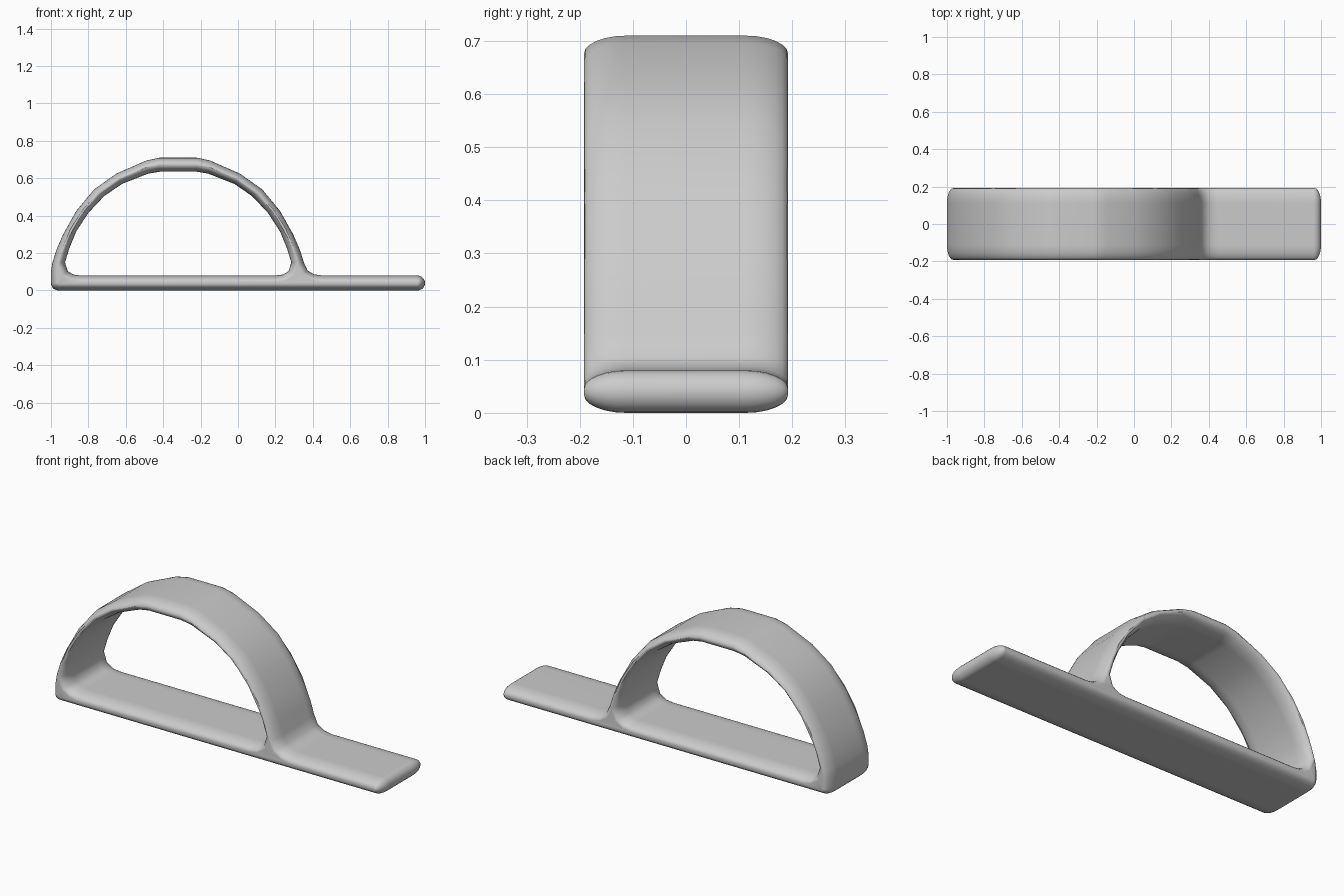
import bpy
import bmesh
from math import sin, cos, radians
from mathutils import Vector

cube = bpy.data.objects.get("Cube")
if cube:
    bpy.data.objects.remove(cube, do_unlink=True)

HALF_WIDTH = 0.192     # half of the depth along y
ROUND_Y = 0.08         # how far the edge rounding reaches along y
ROUND_IN = 0.034       # how far the edge rounding eats into the outline
ARCH_X = -0.32         # centre of the arch


def arc(cx, cz, r, start, end, steps):
    angles = [radians(start + (end - start) * i / steps) for i in range(steps + 1)]
    return [(cx + r * cos(a), cz + r * sin(a)) for a in angles]


def mirrored(half):
    """Right half of the arch from foot to crown, then the left half back down."""
    right = [(ARCH_X + u, z) for u, z in half]
    left = [(ARCH_X - u, z) for u, z in reversed(half)]
    return right + left


def offset(points, dist):
    """Move a counterclockwise loop inward by dist."""
    result = []
    for i, p in enumerate(points):
        a, b, c = Vector(points[i - 1]), Vector(p), Vector(points[(i + 1) % len(points)])
        d1, d2 = (b - a).normalized(), (c - b).normalized()
        n1, n2 = Vector((-d1.y, d1.x)), Vector((-d2.y, d2.x))
        m = (n1 + n2).normalized()
        result.append(b + m * (dist / max(m.dot(n1), 0.5)))
    return result


# Outer outline: base plate with rounded tip, foot fillet and arch
outer = arc(-0.96, 0.04, 0.04, 180, 270, 5)
outer += arc(0.96, 0.04, 0.04, -90, 90, 10)
outer += [(0.45, 0.08), (0.405, 0.087), (0.372, 0.107)]
outer += mirrored([(0.672, 0.15), (0.65, 0.22), (0.615, 0.30), (0.545, 0.425),
                   (0.45, 0.54), (0.33, 0.625), (0.17, 0.695), (0.10, 0.71)])
outer += [(-1.0, 0.10)]

# Inner outline: the opening under the arch
inner = mirrored([(0.52, 0.08), (0.56, 0.085), (0.59, 0.103), (0.605, 0.15),
                  (0.582, 0.225), (0.545, 0.315), (0.48, 0.415), (0.395, 0.505),
                  (0.30, 0.57), (0.16, 0.625), (0.10, 0.635)])

# Layers across the depth, rounded toward both sides
side = [(HALF_WIDTH - ROUND_Y + ROUND_Y * sin(radians(a)), ROUND_IN * (1 - cos(radians(a))))
        for a in range(0, 91, 15)]
layers = [(-y, d) for y, d in reversed(side)] + side

bm = bmesh.new()
cap_edges = {0: [], len(layers) - 1: []}
for outline, sign in ((outer, 1), (inner, -1)):
    rings = [[bm.verts.new((p[0], y, p[1])) for p in offset(outline, sign * d)]
             for y, d in layers]
    n = len(outline)
    for r0, r1 in zip(rings, rings[1:]):
        for i in range(n):
            j = (i + 1) % n
            bm.faces.new((r0[i], r0[j], r1[j], r1[i]))
    for k in cap_edges:
        for i in range(n):
            cap_edges[k].append(bm.edges.get((rings[k][i], rings[k][(i + 1) % n])))

# Narrow flat strips closing the two sides
for edges in cap_edges.values():
    bmesh.ops.triangle_fill(bm, edges=edges, use_beauty=True)
bmesh.ops.recalc_face_normals(bm, faces=bm.faces)

mesh = bpy.data.meshes.new("arched_handle_plate")
bm.to_mesh(mesh)
bm.free()
obj = bpy.data.objects.new("arched_handle_plate", mesh)
bpy.context.collection.objects.link(obj)

# Plain grey material
grey = bpy.data.materials.new("plain grey")
grey.use_nodes = True
colour = (0.6, 0.6, 0.6, 1.0)
grey.diffuse_color = colour
grey.node_tree.nodes["Principled BSDF"].inputs["Base Color"].default_value = colour
mesh.materials.append(grey)

# Smooth shading that keeps the broad faces flat
bpy.ops.object.select_all(action="DESELECT")
obj.select_set(True)
bpy.context.view_layer.objects.active = obj
bpy.ops.object.shade_smooth_by_angle(angle=radians(50))
weighted = obj.modifiers.new("Weighted Normals", "WEIGHTED_NORMAL")
weighted.keep_sharp = True
